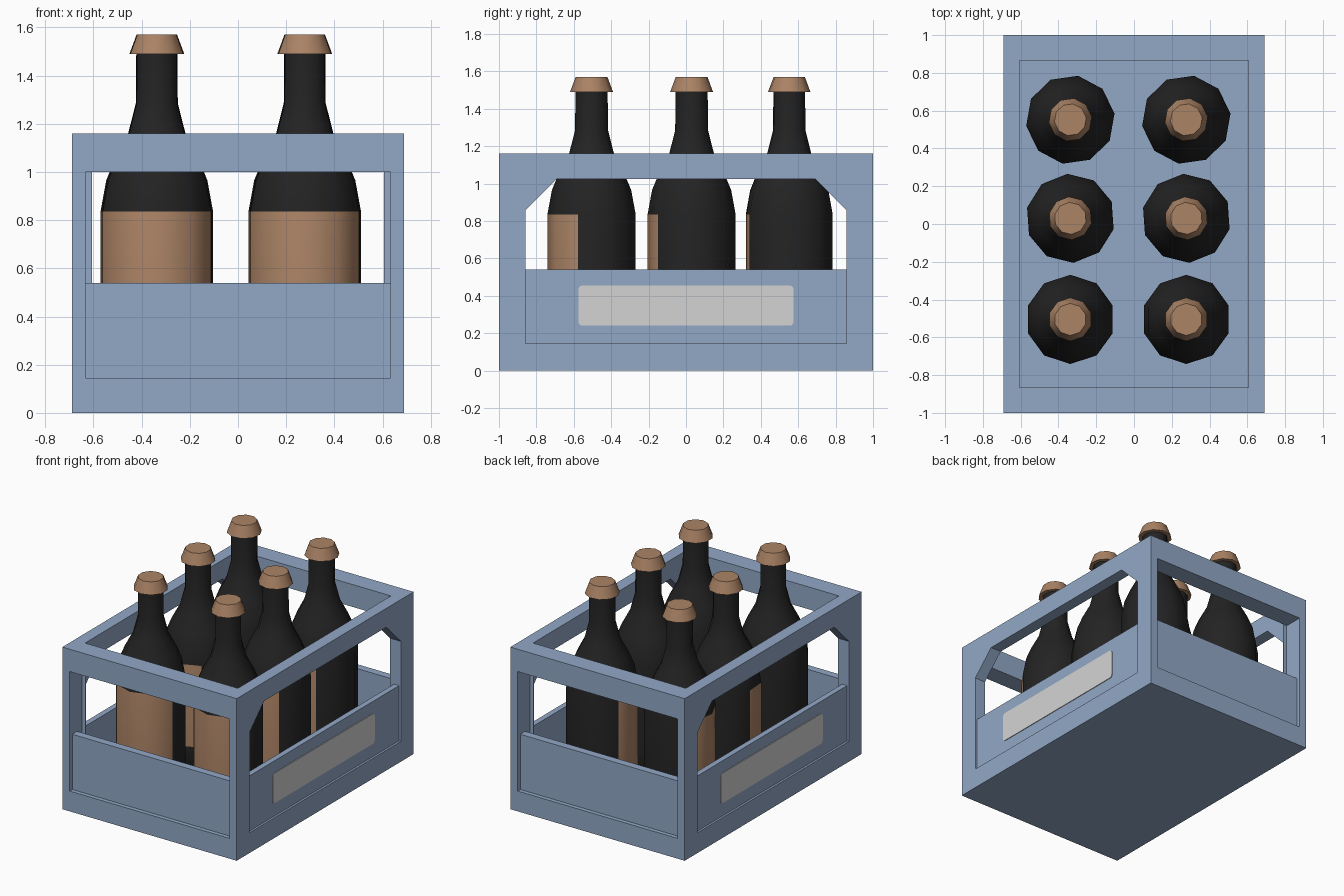
import bpy, bmesh, math

if "Cube" in bpy.data.objects:
    bpy.data.objects.remove(bpy.data.objects["Cube"])


def material(name, srgb):
    m = bpy.data.materials.new(name)
    lin = [((c / 255 + 0.055) / 1.055) ** 2.4 for c in srgb]
    m.diffuse_color = (*lin, 1)
    m.use_nodes = True
    m.node_tree.nodes["Principled BSDF"].inputs["Base Color"].default_value = m.diffuse_color
    return m


BLUE = material("crate_blue", (146, 168, 198))
BROWN = material("label_brown", (171, 131, 101))
BLACK = material("bottle_black", (35, 35, 35))
GREY = material("plate_grey", (212, 212, 212))


def make_object(name, bm, *mats):
    bmesh.ops.recalc_face_normals(bm, faces=bm.faces)
    me = bpy.data.meshes.new(name)
    bm.to_mesh(me)
    bm.free()
    ob = bpy.data.objects.new(name, me)
    bpy.context.collection.objects.link(ob)
    for m in mats:
        me.materials.append(m)
    return ob


def prism_x(name, outline, x0, x1, mat):
    """Extrude a (y, z) outline along x."""
    bm = bmesh.new()
    f = bm.faces.new([bm.verts.new((x0, y, z)) for y, z in outline])
    r = bmesh.ops.extrude_face_region(bm, geom=[f])
    for v in r["geom"]:
        if isinstance(v, bmesh.types.BMVert):
            v.co.x = x1
    return make_object(name, bm, mat)


def box(name, x, y, z, mat):
    return prism_x(name, [(y[0], z[0]), (y[1], z[0]), (y[1], z[1]), (y[0], z[1])], x[0], x[1], mat)


def select(ob):
    bpy.ops.object.select_all(action='DESELECT')
    ob.select_set(True)
    bpy.context.view_layer.objects.active = ob


def cut(ob, cutter):
    mod = ob.modifiers.new("cut", 'BOOLEAN')
    mod.operation = 'DIFFERENCE'
    mod.solver = 'EXACT'
    mod.object = cutter
    select(ob)
    bpy.ops.object.modifier_apply(modifier=mod.name)
    bpy.data.objects.remove(cutter)


# Crate frame: hollow box with an opening in each wall
crate = box("crate_frame", (-0.69, 0.69), (-1, 1), (0, 1.16), BLUE)
cut(crate, box("cavity", (-0.605, 0.605), (-0.865, 0.865), (0.1, 1.5), BLUE))
side_hole = [(-0.857, 0.145), (0.857, 0.145), (0.857, 0.86),
             (0.69, 1.025), (-0.69, 1.025), (-0.857, 0.86)]
for s in (-1, 1):
    cut(crate, box("end_hole", (-0.632, 0.632), sorted((s * 0.862, s * 1.2)), (0.145, 1.0), BLUE))
    cut(crate, prism_x("side_hole", side_hole, s * 0.6, s * 0.9, BLUE))

# Recessed lower panels and the rounded plates on the long sides
plate = []
for cy, cz, a0 in ((0.555, 0.435, 0), (-0.555, 0.435, 90), (-0.555, 0.26, 180), (0.555, 0.26, 270)):
    for k in range(4):
        a = math.radians(a0 + 30 * k)
        plate.append((cy + 0.02 * math.cos(a), cz + 0.02 * math.sin(a)))
for s, end, side in ((-1, "front", "left"), (1, "back", "right")):
    box(end + "_panel", (-0.632, 0.632), sorted((s * 0.97, s * 0.915)), (0.145, 0.54), BLUE)
    box(side + "_panel", (s * 0.635, s * 0.675), (-0.857, 0.857), (0.145, 0.54), BLUE)
    prism_x(side + "_plate", plate, s * 0.674, s * 0.68, GREY)


def lathe(name, profile, sides, *mats):
    """Closed solid of revolution from (radius, z) points."""
    bm = bmesh.new()
    rings = []
    for r, z in profile:
        angles = [-math.pi / 2 + 2 * math.pi * k / sides for k in range(sides)]
        rings.append([bm.verts.new((r * math.cos(a), r * math.sin(a), z)) for a in angles])
    for a, b in zip(rings, rings[1:]):
        for k in range(sides):
            n = (k + 1) % sides
            bm.faces.new((a[k], a[n], b[n], b[k]))
    bm.faces.new(rings[0])
    bm.faces.new(rings[-1])
    if len(mats) > 1:  # paper label on the four faces toward the front
        for f in bm.faces:
            c = f.calc_center_median()
            if c.y < -0.1 and 0.25 < c.z < 0.835:
                f.material_index = 1
    ob = make_object(name, bm, *mats)
    select(ob)
    bpy.ops.object.shade_smooth_by_angle(angle=math.radians(42))
    return ob


# Bottles: two columns, three rows, each row turned a little differently
body = [(0.225, 0.1), (0.236, 0.12), (0.236, 0.25), (0.236, 0.835), (0.212, 0.965), (0.175, 1.055),
        (0.12, 1.16), (0.088, 1.285), (0.086, 1.5)]
cap = [(0.115, 1.49), (0.085, 1.57)]
for i, (y, turn) in enumerate(((-0.505, 0), (0.03, -32), (0.552, -46))):
    for j, x in enumerate((-0.337, 0.277)):
        for ob in (lathe(f"bottle_{i}_{j}", body, 10, BLACK, BROWN),
                   lathe(f"bottle_cap_{i}_{j}", cap, 10, BROWN)):
            ob.location = (x, y, 0)
            ob.rotation_euler.z = math.radians(turn)
